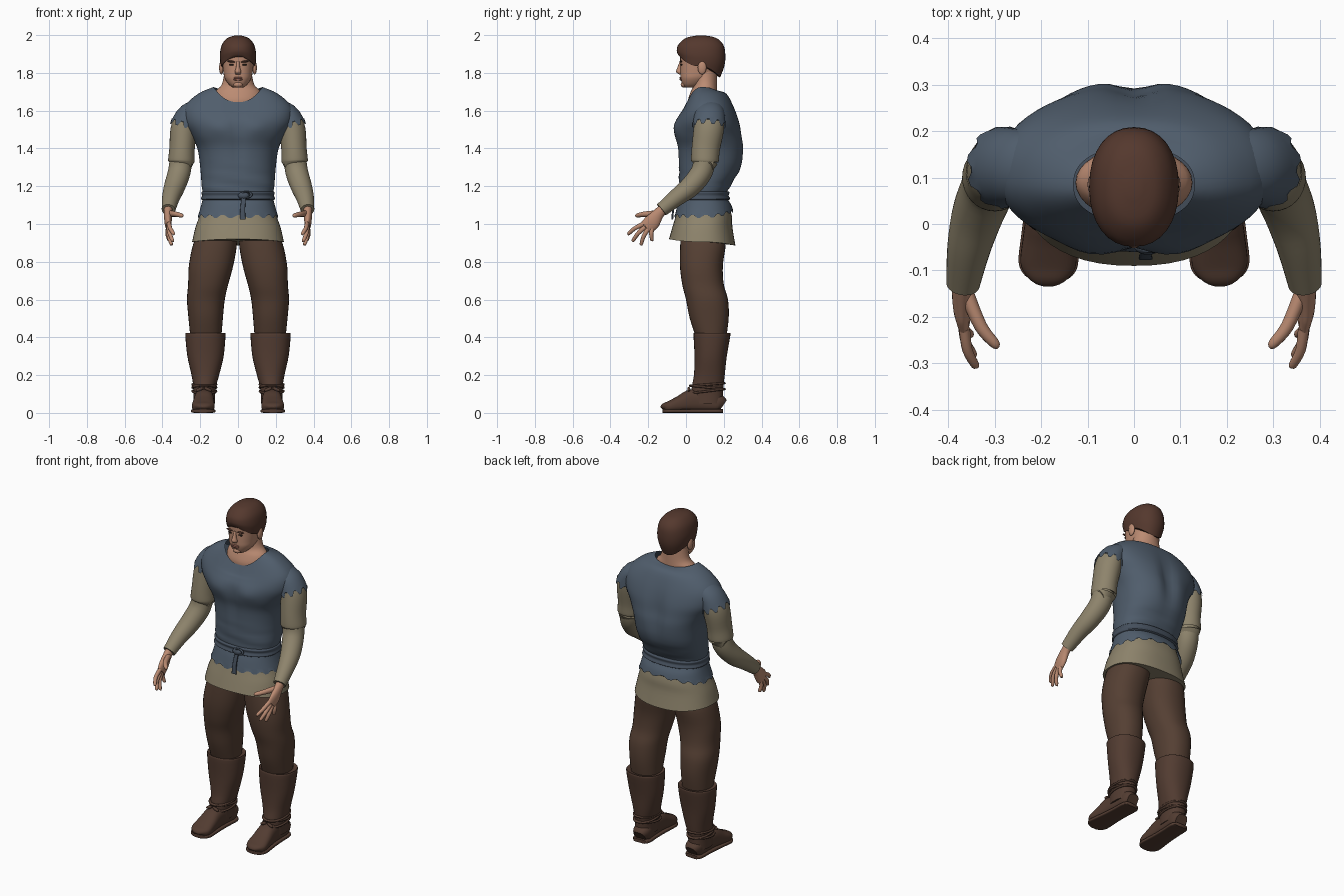
import bpy
import bmesh
from math import sin, cos, pi, exp, radians
from mathutils import Vector

start_cube = bpy.data.objects.get("Cube")
if start_cube:
    bpy.data.objects.remove(start_cube, do_unlink=True)


def make_material(name, r, g, b):
    material = bpy.data.materials.new(name)
    material.use_nodes = True
    shader = next(n for n in material.node_tree.nodes if n.type == "BSDF_PRINCIPLED")
    shader.inputs["Base Color"].default_value = (r, g, b, 1)
    shader.inputs["Roughness"].default_value = 0.8
    material.diffuse_color = (r, g, b, 1)
    return material


BLUE = make_material("blue_wool", .08, .11, .15)
DARK_BLUE = make_material("belt_blue", .06, .08, .11)
TAN = make_material("tan_linen", .27, .23, .15)
SKIN = make_material("skin", .5, .26, .17)
LIP = make_material("lip", .34, .14, .1)
BROWN = make_material("trouser_brown", .09, .05, .033)
LEATHER = make_material("boot_leather", .085, .045, .031)
HAIR = make_material("hair_brown", .09, .04, .027)
DARK = make_material("eye_dark", .03, .02, .015)


def slab(z, x1, x2, y1, y2, front=0, back=0):
    """Level ring given by its edges; front and back raise those sides."""
    return ((x1 + x2) / 2, (y1 + y2) / 2, z, (x2 - x1) / 2, (y2 - y1) / 2, front, back)


def even(z, half, y1, y2, front=0, back=0):
    return slab(z, -half, half, y1, y2, front, back)


def spline(stations, steps):
    """Smooth in-between stations."""
    rows = [tuple(s) + (0,) * (7 - len(s)) for s in stations]
    padded = [rows[0]] + rows + [rows[-1]]
    result = []
    for a, b, c, d in zip(padded, padded[1:], padded[2:], padded[3:]):
        for k in range(steps):
            t = k / steps
            result.append([q + t / 2 * (r - p + t * (2 * p - 5 * q + 4 * r - s
                           + t * (3 * (q - r) + s - p)))
                           for p, q, r, s in zip(a, b, c, d)])
    return result + [list(rows[-1])]


def finish(obj, name, material, angle=50):
    obj.name = name
    obj.data.name = name
    obj.data.materials.append(material)
    obj.data.shade_smooth()
    obj.data.set_sharp_from_angle(angle=radians(angle))
    return obj


def loft(name, stations, material, side=1, level=True, power=2.0, sides=32,
         steps=4, caps=(True, True), jag=0, warp=None):
    """Skin a run of rings, level or square to their path."""
    rows = spline(stations, steps)
    centres = [Vector(r[:3]) for r in rows]
    bm = bmesh.new()
    rings = []
    for n, row in enumerate(rows):
        along = centres[min(n + 1, len(rows) - 1)] - centres[max(n - 1, 0)]
        along = Vector((0, 0, -1)) if level else along.normalized()
        u = Vector((1, 0, 0)) - along * along.x
        u.normalize()
        v = Vector((0, 1, 0)) if level else along.cross(u)
        ring = []
        for i in range(sides):
            c, s = cos(2 * pi * i / sides), sin(2 * pi * i / sides)
            a = abs(c) ** (2 / power) * (1 if c > 0 else -1)
            b = abs(s) ** (2 / power) * (1 if s > 0 else -1)
            p = centres[n] + u * a * row[3] + v * b * row[4]
            p.z += row[5] * max(0, -s) ** 2 + row[6] * max(0, s) ** 2
            if jag and n == len(rows) - 1:
                p += along * jag * (1 if i // 2 % 2 else -1)
            if warp:
                p = warp(p)
            p.x *= side
            ring.append(bm.verts.new(p))
        rings.append(ring)
    for low, high in zip(rings, rings[1:]):
        for i in range(sides):
            j = (i + 1) % sides
            bm.faces.new((low[i], low[j], high[j], high[i]))
    for wanted, ring in zip(caps, (rings[0], rings[-1])):
        if wanted:
            bm.faces.new(ring)
    bmesh.ops.recalc_face_normals(bm, faces=bm.faces)
    mesh = bpy.data.meshes.new(name)
    bm.to_mesh(mesh)
    bm.free()
    obj = bpy.data.objects.new(name, mesh)
    bpy.context.collection.objects.link(obj)
    return finish(obj, name, material)


def ball(name, place, size, material, turn=0):
    bpy.ops.mesh.primitive_uv_sphere_add(segments=20, ring_count=12, radius=1, location=place)
    obj = bpy.context.object
    obj.scale = size
    obj.rotation_euler.y = turn
    return finish(obj, name, material)


def cord(name, place, size, thickness, material, tilt=0):
    bpy.ops.mesh.primitive_torus_add(location=place, major_radius=size[0], rotation=(tilt, 0, 0),
                                     minor_radius=thickness, major_segments=32, minor_segments=8)
    obj = bpy.context.object
    obj.scale.y = size[1] / size[0]
    return finish(obj, name, material)


def body_shape(p):
    """Spine groove, chest muscles and waist folds."""
    chest = exp(-((p.z - 1.45) / .14) ** 2)
    if p.y > .1:
        p.y -= .025 * chest * exp(-(p.x / .045) ** 2)
    else:
        p.y += .012 * chest * exp(-(p.x / .03) ** 2)
        p.y -= .012 * exp(-((p.z - 1.51) / .04) ** 2) * exp(-((abs(p.x) - .1) / .06) ** 2)
    p.y += .004 * sin(p.z * 90 + p.x * 12) * exp(-((p.z - 1.23) / .06) ** 2)
    return p


# Tunic, shirt tail and belt
loft("tunic", [
    even(1.725, .13, .005, .165, -.08, -.02), even(1.69, .21, -.02, .215, -.09),
    even(1.62, .285, -.035, .255, -.04), even(1.54, .29, -.055, .285),
    even(1.47, .25, -.06, .3), even(1.4, .215, -.045, .31), even(1.3, .2, -.04, .295),
    even(1.2, .192, -.035, .235), even(1.15, .185, -.03, .215),
    even(1.1, .195, -.045, .24), even(1.04, .212, -.06, .25, 0, .03),
], BLUE, power=2.3, sides=64, caps=(False, False), jag=.007, warp=body_shape)
loft("shirt_tail", [
    even(1.11, .185, -.035, .225), even(1.04, .205, -.055, .243),
    even(.98, .226, -.073, .246), even(.905, .243, -.09, .262, .015, -.02),
], TAN, power=2.3, sides=48)
loft("belt", [
    even(1.175, .18, -.025, .215), even(1.168, .194, -.043, .23),
    even(1.15, .191, -.038, .226), even(1.132, .196, -.045, .234),
    even(1.125, .18, -.025, .215),
], DARK_BLUE, power=2.3, sides=48)
ball("belt_knot", (.03, -.048, 1.15), (.03, .018, .02), DARK_BLUE)
cord("belt_loop", (.045, -.055, 1.155), (.025, .016), .007, DARK_BLUE, pi / 2)
loft("belt_end", [(.03, -.055, 1.14, .012, .005), (.025, -.067, 1.08, .013, .005),
                  (.025, -.073, 1.025, .015, .005)], DARK_BLUE, power=4, sides=16)

# Neck and head
loft("neck", [
    even(1.59, .11, .02, .16), even(1.65, .125, .01, .165), even(1.7, .12, .025, .165),
    even(1.74, .085, .04, .165), even(1.82, .07, .035, .165),
], SKIN)
loft("head", [
    even(1.722, .025, -.005, .05), even(1.738, .048, -.018, .09),
    even(1.77, .07, -.028, .13), even(1.8, .077, -.03, .16), even(1.85, .083, -.03, .18),
    even(1.9, .085, -.03, .19), even(1.95, .07, -.01, .175), even(1.98, .035, .03, .13),
], SKIN, power=2.3)
loft("hair", [
    even(1.998, .015, .06, .1), even(1.985, .055, .0, .16), even(1.95, .085, -.04, .197),
    even(1.9, .096, -.049, .208, .02), even(1.86, .094, -.044, .204, .04, -.02),
    even(1.835, .09, -.037, .18, .055, -.06),
], HAIR, power=2.2)
loft("nose", [(0, -.026, 1.86, .008, .008), (0, -.032, 1.83, .01, .013),
              (0, -.034, 1.805, .017, .018), (0, -.026, 1.792, .012, .01)], SKIN, sides=16)
for z, height in ((1.774, .005), (1.765, .006)):
    ball("lip", (0, -.027, z), (.024, .008, height), LIP)
ball("chin", (0, -.01, 1.738), (.025, .018, .016), SKIN)
for side, label in ((1, "left"), (-1, "right")):
    ball(label + "_eye", (side * .035, -.025, 1.843), (.013, .006, .005), DARK)
    ball(label + "_brow", (side * .036, -.027, 1.86), (.022, .007, .005), HAIR, side * -.1)
    ball(label + "_ear", (side * .088, .085, 1.828), (.012, .023, .036), SKIN)

# Arms and hands
thumb = [(.36, -.15, 1.055, .016, .018), (.33, -.22, 1.052, .014, .014),
         (.3, -.257, 1.045, .011, .011), (.292, -.266, 1.043, .004, .004)]
fingers = [("index", (.365, -.225, 1), (.34, -.31, .945)),
           ("middle", (.367, -.215, .985), (.345, -.285, .907)),
           ("ring", (.368, -.2, .975), (.352, -.24, .887)),
           ("little", (.37, -.18, .975), (.365, -.18, .91))]
for side, label in ((1, "left"), (-1, "right")):
    loft(label + "_shoulder_cap", [
        (.18, .125, 1.62, .05, .07), (.255, .125, 1.58, .063, .08), (.282, .122, 1.52, .078, .088),
    ], BLUE, side, level=False, sides=40, caps=(True, False), jag=.014)
    loft(label + "_sleeve", [
        (.2, .125, 1.6, .05, .065), (.265, .125, 1.56, .062, .077), (.287, .12, 1.5, .07, .08),
        (.296, .105, 1.4, .067, .075), (.3, .1, 1.335, .07, .073), (.3, .1, 1.33, .064, .067),
    ], TAN, side, level=False)
    loft(label + "_forearm", [
        (.3, .1, 1.37, .058, .058), (.31, .085, 1.28, .06, .058), (.335, .025, 1.2, .056, .055),
        (.355, -.05, 1.14, .047, .046), (.368, -.13, 1.075, .036, .037),
    ], TAN, side, level=False)
    loft(label + "_palm", [
        (.368, -.11, 1.09, .024, .026), (.37, -.145, 1.055, .022, .03),
        (.37, -.18, 1.01, .019, .042), (.367, -.21, .983, .014, .038),
    ], SKIN, side, level=False, sides=20)
    loft(label + "_thumb", thumb, SKIN, side, level=False, sides=12)
    for finger, base, tip in fingers:
        a, b = Vector(base), Vector(tip)
        middle = (a + b) / 2 + Vector((.006, -.004, .004))
        near_tip = a.lerp(b, .92)
        loft(label + "_" + finger + "_finger", [
            (*a, .012, .013), (*middle, .011, .011), (*near_tip, .009, .009), (*b, .003, .003),
        ], SKIN, side, level=False, sides=12)

# Legs and boots
for side, label in ((1, "left"), (-1, "right")):
    loft(label + "_trouser_leg", [
        slab(.99, .01, .19, -.02, .19), slab(.9, .005, .235, -.03, .21),
        slab(.78, .025, .26, -.032, .195), slab(.68, .052, .264, -.02, .2),
        slab(.6, .07, .27, 0, .222), slab(.5, .08, .262, .02, .226), slab(.38, .09, .25, .06, .21),
    ], BROWN, side, power=2.2)
    loft(label + "_boot_shaft", [
        slab(.42, .07, .274, .045, .23), slab(.412, .066, .279, .04, .235),
        slab(.3, .076, .268, .045, .216), slab(.2, .1, .246, .042, .205),
        slab(.13, .118, .236, .03, .197), slab(.05, .122, .236, .03, .195),
    ], LEATHER, side, power=2.2)
    # Rows run heel to toe: y, half width, height
    shape = [(.195, .035, .07), (.17, .05, .095), (.1, .05, .11), (.03, .052, .12),
             (-.03, .057, .088), (-.085, .06, .06), (-.113, .045, .048), (-.124, .02, .032)]
    foot = [(.181 - y * .04, y, h / 2 + .004, w, h / 2) for y, w, h in shape]
    sole = [(x, y, .01, w + .004, .01) for x, y, z, w, h in foot]
    loft(label + "_boot_foot", foot, LEATHER, side, level=False, power=2.6)
    loft(label + "_boot_sole", sole, LEATHER, side, level=False, power=5)
    for z, tilt in ((.115, .12), (.135, -.1), (.15, .08)):
        cord(label + "_ankle_cord", (side * .178, .113, z), (.063, .09), .006, LEATHER, tilt)
    for y, z in ((.01, .108), (-.015, .094)):
        ball(label + "_lace", (side * .181, y, z), (.035, .007, .009), LEATHER)
    for turn in (-1, 1):
        ball(label + "_lace_bow", (side * .181 + turn * .022, .015, .125),
             (.022, .008, .009), LEATHER, turn * .4)
